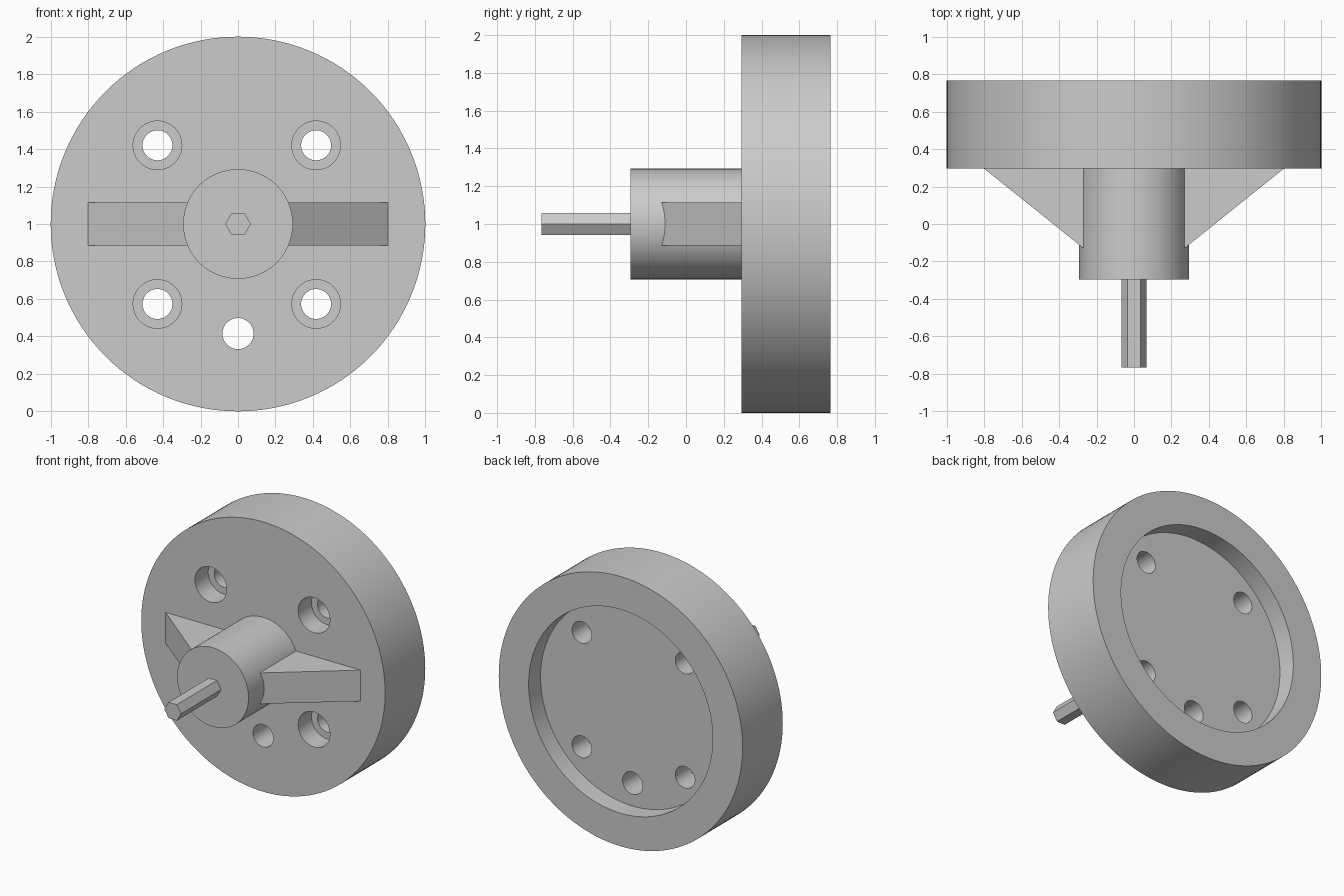
import bpy, bmesh
from math import cos, sin, pi, radians

if "Cube" in bpy.data.objects:
    bpy.data.objects.remove(bpy.data.objects["Cube"])

grey = bpy.data.materials.new("plain_grey")
grey.use_nodes = True
grey.diffuse_color = (0.6, 0.6, 0.6, 1)
grey.node_tree.nodes["Principled BSDF"].inputs["Base Color"].default_value = (0.6, 0.6, 0.6, 1)

AXIS_Z = 1.0
FRONT, BACK, FLOOR = 0.295, 0.765, 0.625   # faces of the plate along y


def finish(name, bm):
    bmesh.ops.recalc_face_normals(bm, faces=bm.faces)
    mesh = bpy.data.meshes.new(name)
    bm.to_mesh(mesh)
    bm.free()
    mesh.materials.append(grey)
    obj = bpy.data.objects.new(name, mesh)
    bpy.context.collection.objects.link(obj)
    return obj


def turned(name, profile, sides, x=0, z=AXIS_Z):
    """Solid of revolution about a y-parallel axis; profile is (radius, y)."""
    bm = bmesh.new()
    rings = []
    for r, y in profile:
        angles = [2 * pi * i / sides for i in range(sides)]
        rings.append([bm.verts.new((x + r * cos(a), y, z + r * sin(a))) for a in angles])
    for a, b in zip(rings, rings[1:]):
        for i in range(sides):
            j = (i + 1) % sides
            bm.faces.new((a[i], a[j], b[j], b[i]))
    bm.faces.new(rings[0])
    bm.faces.new(rings[-1])
    return finish(name, bm)


def rib(name, side):
    """Triangular gusset between the hub and the plate."""
    bm = bmesh.new()
    outline = [(0.15, -0.13), (0.269, -0.13), (0.8, FRONT), (0.8, FRONT + 0.02), (0.15, FRONT + 0.02)]
    face = bm.faces.new([bm.verts.new((side * x, y, AXIS_Z - 0.115)) for x, y in outline])
    top = bmesh.ops.extrude_face_region(bm, geom=[face])["geom"]
    verts = [v for v in top if isinstance(v, bmesh.types.BMVert)]
    bmesh.ops.translate(bm, verts=verts, vec=(0, 0, 0.23))
    return finish(name, bm)


def activate(obj):
    bpy.ops.object.select_all(action='DESELECT')
    obj.select_set(True)
    bpy.context.view_layer.objects.active = obj


def cut(obj, cutter):
    mod = obj.modifiers.new("hole", 'BOOLEAN')
    mod.operation, mod.solver, mod.object = 'DIFFERENCE', 'EXACT', cutter
    activate(obj)
    bpy.ops.object.modifier_apply(modifier=mod.name)
    bpy.data.objects.remove(cutter)


# Round plate with a recessed back
plate = turned("round_plate", [(1, FRONT), (1, BACK), (0.755, BACK), (0.755, FLOOR)], 128)

# Four counterbored holes and one plain hole
bore = [(0.13, 0.2), (0.13, FRONT + 0.155), (0.08, FRONT + 0.155), (0.08, 0.7)]
for x in (-0.43, 0.417):
    for z in (0.573, 1.42):
        cut(plate, turned("hole_cutter", bore, 48, x, z))
cut(plate, turned("hole_cutter", [(0.083, 0.2), (0.083, 0.7)], 48, 0, 0.415))

# Hub, shaft and gussets
hub = turned("hub", [(0.293, -0.295), (0.293, FRONT + 0.03)], 96)
turned("hex_shaft", [(0.068, -0.765), (0.068, -0.25)], 6)
rib("left_rib", 1)
rib("right_rib", -1)

for obj in (plate, hub):
    activate(obj)
    bpy.ops.object.shade_smooth_by_angle(angle=radians(30))
